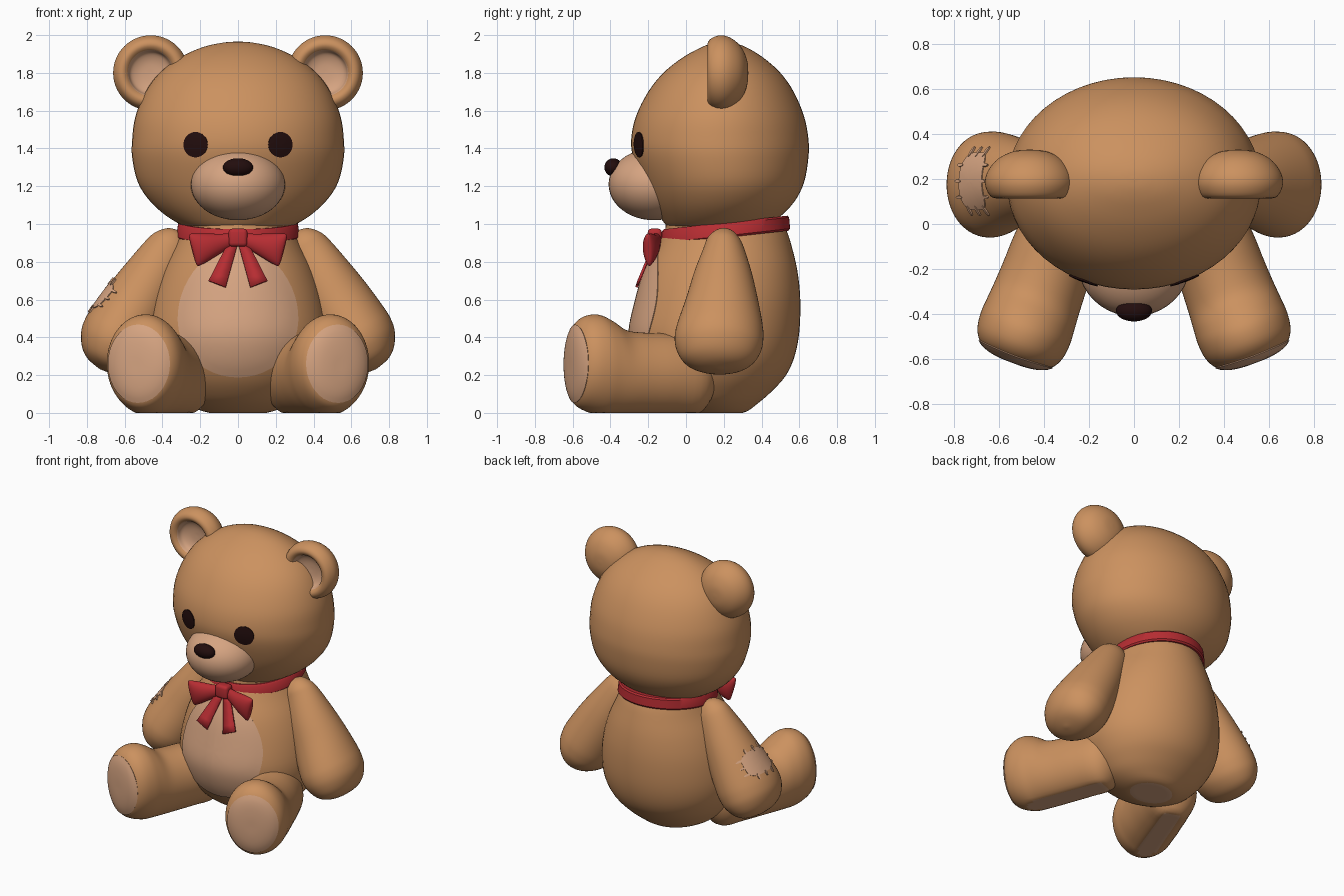
import bpy, bmesh, math
from mathutils import Matrix, Vector
from mathutils.bvhtree import BVHTree

if "Cube" in bpy.data.objects:
    bpy.data.objects.remove(bpy.data.objects["Cube"])


def material(name, rgb):
    m = bpy.data.materials.new(name)
    m.diffuse_color = (*rgb, 1)
    m.use_nodes = True
    m.node_tree.nodes["Principled BSDF"].inputs["Base Color"].default_value = m.diffuse_color
    return m


FUR = material("brown fur", (0.60, 0.285, 0.115))
TAN = material("light tan", (0.67, 0.37, 0.22))
RED = material("red ribbon", (0.47, 0.026, 0.032))
DARK = material("dark brown", (0.016, 0.004, 0.004))
MIRROR = Matrix.Diagonal((-1, 1, 1, 1))
SIDES = (("right", Matrix.Identity(4)), ("left", MIRROR))


def finish(name, bm, mats, rule=None):
    bmesh.ops.recalc_face_normals(bm, faces=bm.faces)
    if rule:
        for f in bm.faces:
            f.material_index = int(rule(f))
    me = bpy.data.meshes.new(name)
    bm.to_mesh(me)
    bm.free()
    ob = bpy.data.objects.new(name, me)
    bpy.context.collection.objects.link(ob)
    for m in mats:
        me.materials.append(m)
    return ob


def frame(origin, x, y, z):
    m = Matrix((x, y, z)).transposed().to_4x4()
    m.translation = origin
    return m


def catmull(p0, p1, p2, p3, t):
    return [0.5 * (2 * b + (c - a) * t + (2 * a - 5 * b + 4 * c - d) * t * t
                   + (3 * b - a - 3 * c + d) * t ** 3)
            for a, b, c, d in zip(p0, p1, p2, p3)]


def loft(name, rings, mats, mat=Matrix.Identity(4), sub=4, n=56, floor=False, split=None):
    """Smooth elliptical loft; ring = (position, half width, low edge, high edge)."""
    rows, tags = [], []
    for i in range(len(rings) - 1):
        q = [rings[max(0, min(len(rings) - 1, i + k))] for k in (-1, 0, 1, 2)]
        for j in range(sub):
            rows.append(q[1] if j == 0 else catmull(*q, j / sub))
            tags.append(i)
    rows.append(rings[-1])
    bm = bmesh.new()
    grid = []
    for s, a, lo, hi in rows:
        a, mid, h = max(a, 0), (lo + hi) / 2, max((hi - lo) / 2, 0)
        ring = []
        for k in range(n):
            t = 2 * math.pi * k / n
            p = mat @ Vector((a * math.cos(t), mid + h * math.sin(t), s))
            if floor:
                p.z = max(p.z, 0)
            ring.append(bm.verts.new(p))
        grid.append(ring)
    for i, tag in enumerate(tags):
        for k in range(n):
            l = (k + 1) % n
            f = bm.faces.new((grid[i][k], grid[i][l], grid[i + 1][l], grid[i + 1][k]))
            f.material_index = int(split is not None and tag >= split)
    bmesh.ops.remove_doubles(bm, verts=bm.verts, dist=1e-5)
    rule = (lambda f: all(v.co.z < 1e-4 for v in f.verts)) if floor else None
    return finish(name, bm, mats, rule)


def patch(name, target, origin, u, v, ru, rv, mat, lift=0.005, power=2, egg=0, n=48, steps=10):
    """Thin plate that follows the target's surface, cast along -(u x v)."""
    tree = BVHTree.FromPolygons([w.co for w in target.data.vertices],
                                [p.vertices for p in target.data.polygons])
    u, v, origin = Vector(u), Vector(v), Vector(origin)
    ray = -u.cross(v).normalized()

    def point(r, k, h):
        t = 2 * math.pi * k / n
        c, s = math.cos(t), math.sin(t)
        c = math.copysign(abs(c) ** (2 / power), c)
        s = math.copysign(abs(s) ** (2 / power), s)
        p = origin + u * (ru * r * c * (1 - egg * s * r)) + v * (rv * r * s)
        loc, nor = tree.ray_cast(p, ray)[:2]
        if loc is None:
            loc, nor = tree.find_nearest(p - ray * -0.5)[:2]
        if nor.dot(ray) > 0:
            nor = -nor
        return loc + nor * h

    bm = bmesh.new()
    levels = [(i / steps, lift) for i in range(1, steps + 1)] + [(1.0, -0.003)]
    grid = [[bm.verts.new(point(r, k, h)) for k in range(n)] for r, h in levels]
    centre = bm.verts.new(point(0, 0, lift))
    for k in range(n):
        l = (k + 1) % n
        bm.faces.new((centre, grid[0][k], grid[0][l]))
        for a, b in zip(grid, grid[1:]):
            bm.faces.new((a[k], b[k], b[l], a[l]))
    return finish(name, bm, [mat])


def ellipsoid(name, centre, radii, mat):
    bm = bmesh.new()
    bmesh.ops.create_uvsphere(bm, u_segments=40, v_segments=24, radius=1,
                              matrix=Matrix.Translation(centre) @ Matrix.Diagonal((*radii, 1)))
    return finish(name, bm, [mat])


# Body with flat seat, and belly panel
body = loft("body", [
    (0, 0, .17, .17), (0, .15, .05, .30), (.05, .28, -.08, .38), (.12, .36, -.17, .46),
    (.2, .42, -.235, .53), (.3, .465, -.28, .575), (.43, .48, -.30, .60),
    (.6, .455, -.265, .605), (.75, .405, -.22, .59), (.88, .34, -.155, .56),
    (.97, .30, -.11, .53), (1.05, .27, -.08, .48), (1.05, 0, .2, .2)], [FUR, TAN], floor=True)
patch("belly_panel", body, (0, -1, .535), (1, 0, 0), (0, 0, 1), .315, .345, TAN, egg=.1)

# Head, muzzle and nose
head = loft("head", [
    (.93, 0, .17, .17), (.935, .15, 0, .33), (.98, .27, -.09, .42), (1.04, .375, -.14, .50),
    (1.12, .465, -.19, .575), (1.22, .53, -.235, .625), (1.35, .56, -.28, .648),
    (1.45, .56, -.29, .648), (1.57, .543, -.265, .625), (1.7, .49, -.2, .57),
    (1.8, .415, -.12, .50), (1.88, .31, -.02, .41), (1.935, .19, .08, .32),
    (1.96, .08, .15, .25), (1.966, 0, .2, .2)], [FUR])
ellipsoid("muzzle", (0, -.17, 1.21), (.25, .24, .19), TAN)
ellipsoid("nose", (0, -.385, 1.3), (.08, .047, .048), DARK)

D = Vector((.35, -.937, 0)).normalized()       # leg direction
A = Vector((.265, 0, -.46)).normalized()       # arm direction
UP, BACK = Vector((0, 0, 1)), Vector((0, 1, 0))
arms = {}

for side, flip in SIDES:
    sx = flip[0][0]
    # Eyes
    patch(side + "_eye", head, (sx * .223, -1, 1.42), (1, 0, 0), (0, 0, 1), .063, .066, DARK,
          lift=.007, n=32, steps=5)

    # Ears with a dished inner face
    ear = frame((.462, 0, 1.8), (1, 0, 0), (0, 0, 1), (0, 1, 0))
    profile = [(.33, 0), (.323, .07), (.29, .14), (.235, .186), (.18, .199), (.13, .18),
               (.114, .15), (.13, .122), (.165, .105), (.185, .06), (.19, 0)]
    loft(side + "_ear", [(s, r, -r, r) for s, r in profile], [FUR, TAN], flip @ ear, split=7)

    # Arms
    arm = frame((.37, 0, .86), BACK.cross(A), BACK, A)
    arms[side] = loft(side + "_arm", [
        (-.12, 0, .2, .2), (-.105, .055, .15, .25), (-.06, .1, .11, .285), (0, .125, .09, .31),
        (.15, .155, .04, .35), (.3, .18, 0, .38), (.45, .197, -.045, .405),
        (.53, .2, -.06, .41), (.6, .185, -.05, .40), (.67, .14, -.01, .36),
        (.71, .08, .07, .29), (.725, 0, .175, .175)], [FUR], flip @ arm)

    # Legs with upturned feet
    leg = frame((.29, .05, 0), UP.cross(D), UP, D)
    foot = loft(side + "_leg", [
        (-.1, 0, .2, .2), (-.08, .1, .08, .32), (0, .17, -.012, .40), (.15, .19, -.015, .42),
        (.3, .195, -.015, .425), (.4, .2, -.015, .44), (.48, .206, -.015, .49),
        (.55, .21, -.012, .52), (.62, .2, .01, .513), (.67, .17, .04, .475),
        (.695, .12, .095, .415), (.705, .06, .17, .33), (.706, 0, .25, .25)],
        [FUR, TAN], flip @ leg, floor=True)

    # Foot pads
    d = Vector((sx * D.x, D.y, 0))
    patch(side + "_foot_pad", foot, Vector((sx * .29, .05, .26)) + d * 1.2, UP.cross(d), UP,
          .172, .205, TAN, n=40)

    # Bow loops
    b = Vector((.24, -.05, -.065)).normalized()
    fwd = b.cross(UP).normalized()
    loop = frame((0, -.15, .925), fwd.cross(b), fwd, b)
    loft(side + "_bow_loop", [
        (0, .03, -.02, .02), (.08, .045, -.033, .033), (.16, .068, -.042, .042),
        (.22, .084, -.036, .036), (.252, .08, -.018, .018), (.254, 0, 0, 0)],
        [RED], flip @ loop, n=24)

    # Bow tails
    bm = bmesh.new()
    edge = [[Vector(p).lerp(Vector(q), i / 5) for i in range(6)] for p, q in (
        ((.0, -.165, .90), (.065, -.262, .665)), ((.05, -.165, .905), (.155, -.25, .70)))]
    rows = [[bm.verts.new(flip @ p) for p in pair] for pair in zip(*edge)]
    for p, q in zip(rows, rows[1:]):
        bm.faces.new((p[0], p[1], q[1], q[0]))
    tail = finish(side + "_bow_tail", bm, [RED])
    mod = tail.modifiers.new("thickness", "SOLIDIFY")
    mod.thickness, mod.offset = .014, 0

# Sewn patch and stitches on the left arm
v = BACK
u = Vector((-A.x, 0, A.z))
if u.cross(v).x > 0:
    u = -u
out = u.cross(v)
mid = Vector((-.57, .19, .535)) + out * .6
patch("arm_patch", arms["left"], mid, u, v, .085, .125, TAN, power=3.5)
for i in (-1, 0, 1):
    for s in (-1, 1):
        patch("side_stitch", arms["left"], mid + v * (i * .07) + u * (s * .09), u, v,
              .022, .007, TAN, lift=.008, n=10, steps=2)
        patch("end_stitch", arms["left"], mid + u * (i * .05) + v * (s * .128), u, v,
              .007, .022, TAN, lift=.008, n=10, steps=2)

# Neck ribbon, tilted up towards the back
tilt = Matrix.Translation((0, 0, .945))
tilt[2][1] = .11
loft("neck_ribbon", [(-.04, 0, .2, .2), (-.04, .318, -.125, .543), (-.03, .326, -.133, .551),
                     (.03, .318, -.128, .546), (.04, .308, -.118, .536), (.04, 0, .2, .2)],
     [RED], tilt, sub=1, n=72)

# Bow knot
bm = bmesh.new()
bmesh.ops.create_cube(bm, size=1, matrix=Matrix.Translation((0, -.165, .928))
                      @ Matrix.Diagonal((.1, .075, .095, 1)))
bmesh.ops.bevel(bm, geom=bm.edges[:], offset=.02, segments=3, profile=.5, affect='EDGES')
finish("bow_knot", bm, [RED])

# Smooth shading everywhere, keeping real edges sharp
for ob in bpy.context.scene.objects:
    ob.select_set(True)
    bpy.context.view_layer.objects.active = ob
bpy.ops.object.shade_smooth_by_angle(angle=math.radians(40))
